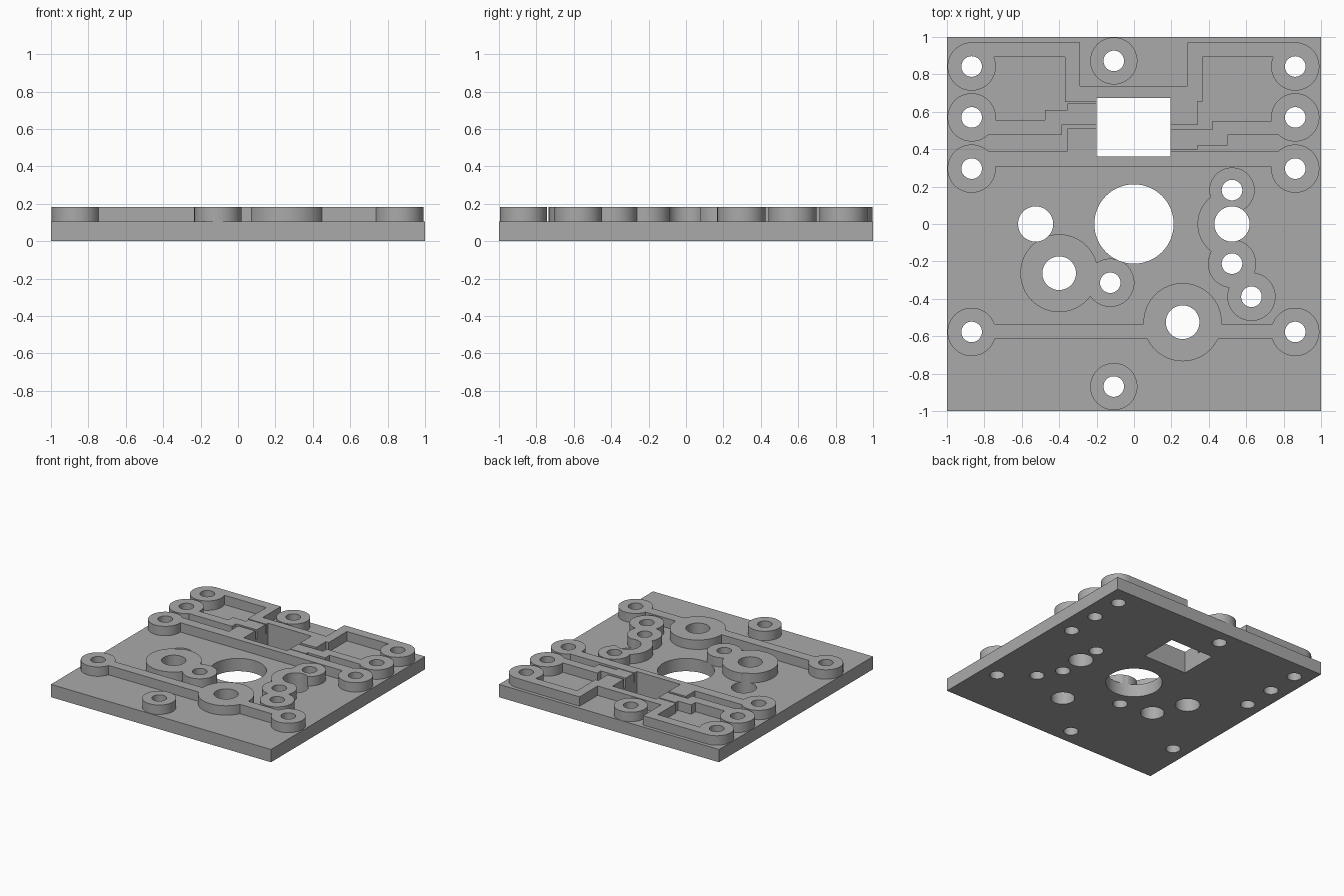
import bpy, bmesh
from math import cos, sin, pi, radians

BASE_TOP, RAISED_TOP = 0.105, 0.182
WINDOW = (-0.2, 0.195, 0.36, 0.675)

if "Cube" in bpy.data.objects:
    bpy.data.objects.remove(bpy.data.objects["Cube"], do_unlink=True)

grey = bpy.data.materials.new("plain grey")
grey.use_nodes = True
grey.diffuse_color = (0.4, 0.4, 0.4, 1)
grey.node_tree.nodes["Principled BSDF"].inputs["Base Color"].default_value = (0.4, 0.4, 0.4, 1)


def group(name):
    col = bpy.data.collections.new(name)
    bpy.context.scene.collection.children.link(col)
    return col


def prism(name, outline, z0, z1, col):
    """Extrude a flat outline from z0 up to z1."""
    bm = bmesh.new()
    face = bm.faces.new([bm.verts.new((x, y, z0)) for x, y in outline])
    top = bmesh.ops.extrude_face_region(bm, geom=[face])["geom"]
    bmesh.ops.translate(bm, vec=(0, 0, z1 - z0),
                        verts=[g for g in top if isinstance(g, bmesh.types.BMVert)])
    bmesh.ops.recalc_face_normals(bm, faces=bm.faces)
    mesh = bpy.data.meshes.new(name)
    bm.to_mesh(mesh)
    bm.free()
    mesh.materials.append(grey)
    obj = bpy.data.objects.new(name, mesh)
    obj.hide_render = True
    col.objects.link(obj)
    return obj


def arc(x, y, r, start=0, end=2 * pi, n=64):
    full = end - start > 6.28
    count = n if full else n + 1
    return [(x + r * cos(start + (end - start) * i / n),
             y + r * sin(start + (end - start) * i / n)) for i in range(count)]


def rect(x0, x1, y0, y1):
    return [(x0, y0), (x1, y0), (x1, y1), (x0, y1)]


raised = group("raised_parts")
cutters = group("hole_cutters")


def add_raised(name, outline):
    prism(name, outline, BASE_TOP - 0.05, RAISED_TOP, raised)


def add_hole(name, outline):
    prism(name, outline, -0.1, 0.4, cutters)


def ring(name, x, y, r, hole):
    add_raised(name, arc(x, y, r))
    add_hole(name + "_hole", arc(x, y, hole))


# Port rings along both sides
for side, x in (("right", -0.868), ("left", 0.862)):
    for i, y in enumerate((0.842, 0.57, 0.296, -0.577)):
        ring(f"{side}_port_{i}", x, y, 0.129, 0.055)

# Screw rings and inner rings
ring("back_screw", -0.108, 0.872, 0.126, 0.055)
ring("front_screw", -0.108, -0.869, 0.126, 0.055)
ring("large_chamber", -0.4, -0.263, 0.208, 0.09)
ring("small_chamber", -0.127, -0.314, 0.129, 0.055)
ring("lower_chamber", 0.26, -0.525, 0.209, 0.09)
ring("chain_back", 0.524, 0.181, 0.121, 0.055)
ring("chain_middle", 0.524, -0.212, 0.129, 0.055)
ring("chain_front", 0.628, -0.389, 0.129, 0.055)

# Half ring beside the left shaft hole, and the plain holes
add_raised("half_ring", arc(0.524, 0, 0.184, pi / 2, 3 * pi / 2))
add_hole("left_shaft_hole", arc(0.524, 0, 0.094))
add_hole("right_shaft_hole", arc(-0.526, 0, 0.094))
add_hole("centre_hole", arc(0, 0, 0.212, n=96))
add_hole("window", rect(*WINDOW))

# Straight channel across the front
add_raised("front_channel", rect(-0.868, 0.862, -0.616, -0.534))

# Stepped channels; inner ends reach into the window and are trimmed by it
add_raised("back_channel", [
    (-0.868, 0.971), (-0.29, 0.971), (-0.29, 0.737), (0.287, 0.737), (0.287, 0.971),
    (0.862, 0.971), (0.862, 0.892), (0.366, 0.892), (0.366, 0.655), (0.34, 0.655),
    (0.34, 0.53), (0.1, 0.53), (0.1, 0.665), (-0.1, 0.665), (-0.1, 0.653),
    (-0.368, 0.653), (-0.368, 0.892), (-0.868, 0.892)])
add_raised("right_middle_channel", [
    (-0.868, 0.555), (-0.475, 0.555), (-0.475, 0.61), (-0.356, 0.61), (-0.356, 0.643),
    (-0.1, 0.643), (-0.1, 0.53), (-0.388, 0.53), (-0.388, 0.476), (-0.868, 0.476)])
add_raised("left_middle_channel", [
    (0.862, 0.552), (0.42, 0.552), (0.42, 0.505), (0.1, 0.505), (0.1, 0.399),
    (0.34, 0.399), (0.34, 0.42), (0.5, 0.42), (0.5, 0.476), (0.862, 0.476)])
add_raised("lower_channel", [
    (-0.868, 0.391), (-0.356, 0.391), (-0.356, 0.51), (-0.1, 0.51), (-0.1, 0.391),
    (0.862, 0.391), (0.862, 0.308), (-0.868, 0.308)])

# Base plate: join the raised parts, then cut every hole through
plate = prism("channel_plate", rect(-1, 1, -1, 1), 0, BASE_TOP, bpy.context.scene.collection)
plate.hide_render = False
for operation, col in (("UNION", raised), ("DIFFERENCE", cutters)):
    mod = plate.modifiers.new(operation.lower(), "BOOLEAN")
    mod.operation = operation
    mod.operand_type = "COLLECTION"
    mod.collection = col
    mod.solver = "EXACT"
bpy.context.view_layer.update()
result = bpy.data.meshes.new_from_object(plate.evaluated_get(bpy.context.evaluated_depsgraph_get()))
plate.modifiers.clear()
plate.data = result

# Remove the helpers
for col in (raised, cutters):
    for obj in list(col.objects):
        bpy.data.objects.remove(obj, do_unlink=True)
    bpy.data.collections.remove(col)

# Smooth the round walls and keep the rims sharp
bpy.ops.object.select_all(action="DESELECT")
plate.select_set(True)
bpy.context.view_layer.objects.active = plate
bpy.ops.object.shade_smooth_by_angle(angle=radians(30))
